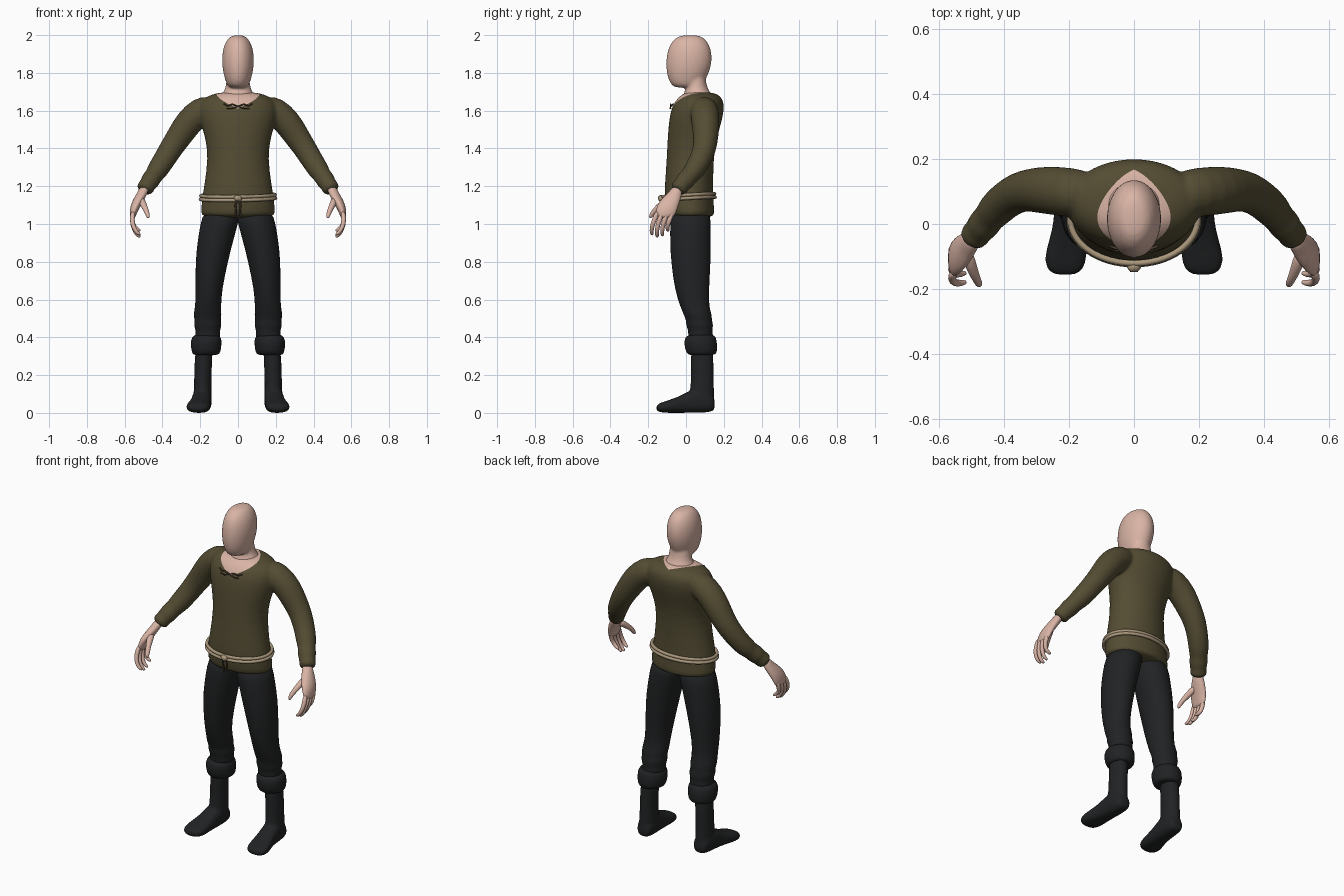
import bpy, bmesh, math
from mathutils import Vector

if "Cube" in bpy.data.objects:
    bpy.data.objects.remove(bpy.data.objects["Cube"])

# ---------- materials ----------
def mat(name, rgb):
    m = bpy.data.materials.new(name)
    m.diffuse_color = (*rgb, 1)
    m.use_nodes = True
    m.node_tree.nodes["Principled BSDF"].inputs["Base Color"].default_value = m.diffuse_color
    return m

SKIN = mat("skin", (0.70, 0.46, 0.38))
CLOTH = mat("olive cloth", (0.088, 0.073, 0.033))
BLACK = mat("black cloth", (0.015, 0.016, 0.017))
ROPE = mat("rope", (0.40, 0.31, 0.20))
LACE = mat("dark lace", (0.10, 0.07, 0.045))

# ---------- helpers ----------
def loft(name, rings, material):
    """Skin a list of closed point rings and cap both ends."""
    bm = bmesh.new()
    rows = [[bm.verts.new(p) for p in r] for r in rings]
    n = len(rows[0])
    for a, b in zip(rows, rows[1:]):
        for i in range(n):
            bm.faces.new((a[i], a[(i + 1) % n], b[(i + 1) % n], b[i]))
    bm.faces.new(rows[0])
    bm.faces.new(rows[-1])
    bmesh.ops.recalc_face_normals(bm, faces=bm.faces)
    for f in bm.faces:
        f.smooth = True
    me = bpy.data.meshes.new(name)
    bm.to_mesh(me)
    bm.free()
    me.materials.append(material)
    ob = bpy.data.objects.new(name, me)
    bpy.context.collection.objects.link(ob)
    return ob

def ellipse(c, u, v, n=24, p=2.0):
    """Superellipse ring around c with half axes u and v."""
    out = []
    for i in range(n):
        a = 2 * math.pi * i / n
        ca, sa = math.cos(a), math.sin(a)
        out.append(Vector(c) + Vector(u) * math.copysign(abs(ca) ** (2 / p), ca)
                   + Vector(v) * math.copysign(abs(sa) ** (2 / p), sa))
    return out

def stack(name, rows, material, n=24, p=2.0):
    """Loft of level rings: (z, x0, x1, y0, y1)."""
    return loft(name, [ellipse(((a + b) / 2, (c + d) / 2, z), ((b - a) / 2, 0, 0),
                               (0, (d - c) / 2, 0), n, p) for z, a, b, c, d in rows], material)

def centred(rows):
    return [(z, -w, w, a, b) for z, w, a, b in rows]

def tube(name, pts, material, n=16):
    """Loft along a path of (x, y, z, radius)."""
    P = [Vector(q[:3]) for q in pts]
    rings = []
    for i, q in enumerate(pts):
        t = (P[min(i + 1, len(P) - 1)] - P[max(i - 1, 0)]).normalized()
        u = t.cross(Vector((0.3, 1, 0.1))).normalized()
        rings.append(ellipse(P[i], u * q[3], t.cross(u) * q[3], n))
    return loft(name, rings, material)

def finish(ob, mirror=True, sub=1):
    if mirror:
        m = ob.modifiers.new("mirror", 'MIRROR')
        m.use_mirror_merge = False
    if sub:
        ob.modifiers.new("round", 'SUBSURF').levels = sub
        ob.modifiers["round"].render_levels = sub
    return ob

def fuse(name, parts, voxel, smooth):
    """Join parts into one continuous surface."""
    bpy.ops.object.select_all(action='DESELECT')
    for o in parts:
        o.select_set(True)
        bpy.context.view_layer.objects.active = o
        for m in list(o.modifiers):
            bpy.ops.object.modifier_apply(modifier=m.name)
    bpy.ops.object.join()
    ob = bpy.context.view_layer.objects.active
    ob.name = name
    r = ob.modifiers.new("remesh", 'REMESH')
    r.mode, r.voxel_size, r.use_smooth_shade = 'VOXEL', voxel, True
    s = ob.modifiers.new("smooth", 'SMOOTH')
    s.factor, s.iterations = 0.5, smooth
    for m in ("remesh", "smooth"):
        bpy.ops.object.modifier_apply(modifier=m)
    return ob

# ---------- head and neck ----------
skull = finish(stack("skull", centred([
    (2.0, .022, -.015, .06), (1.988, .05, -.055, .095), (1.95, .074, -.088, .125),
    (1.90, .084, -.102, .138), (1.85, .085, -.107, .137), (1.80, .079, -.103, .122),
    (1.76, .067, -.092, .102), (1.735, .058, -.076, .09), (1.72, .04, -.055, .08)]), SKIN), False)
neck = finish(stack("neck", centred([
    (1.82, .055, .0, .10), (1.76, .063, .0, .105), (1.72, .065, .0, .113),
    (1.695, .08, -.01, .13), (1.66, .10, -.03, .15)]), SKIN), False)
fuse("head", [skull, neck], .008, 4)

# ---------- tunic ----------
body = finish(stack("tunic_body", centred([
    (1.03, .198, -.10, .152), (1.06, .197, -.105, .15), (1.13, .192, -.115, .146), (1.2, .18, -.113, .144),
    (1.35, .158, -.102, .146), (1.45, .172, -.098, .162), (1.53, .197, -.092, .186),
    (1.60, .212, -.082, .202), (1.65, .20, -.06, .20), (1.68, .16, -.03, .18),
    (1.70, .09, .0, .14)]), CLOTH, 32), False)
arm = finish(tube("sleeve", [
    (.12, .09, 1.62, .072), (.20, .098, 1.60, .078), (.265, .104, 1.535, .076), (.31, .105, 1.465, .069),
    (.355, .10, 1.40, .063), (.40, .07, 1.325, .059), (.43, .04, 1.28, .057), (.447, .018, 1.255, .047),
    (.463, -.002, 1.232, .054), (.477, -.02, 1.21, .043), (.49, -.035, 1.192, .049),
    (.50, -.048, 1.173, .04)], CLOTH))
tunic = fuse("tunic", [body, arm], .009, 4)

# neckline: cut a slanted V and give the chest inside it the skin colour
tunic.data.materials.clear()
tunic.data.materials.append(CLOTH)
tunic.data.materials.append(SKIN)
bm = bmesh.new()
bm.from_mesh(tunic.data)
for s in (1, -1):
    bmesh.ops.bisect_plane(bm, geom=bm.verts[:] + bm.edges[:] + bm.faces[:],
                           plane_co=(0, -.07, 1.612), plane_no=(-.4 * s, -.3, 1))
for f in bm.faces:
    c = f.calc_center_median()
    f.material_index = int(c.z > 1.612 + .4 * abs(c.x) + .3 * (c.y + .07))
    f.smooth = True
bm.to_mesh(tunic.data)
bm.free()

# ---------- hands ----------
finish(stack("palm", [
    (1.20, .47, .518, -.07, -.02), (1.17, .475, .532, -.09, -.02), (1.14, .49, .55, -.125, -.025),
    (1.10, .513, .57, -.155, -.038), (1.06, .535, .574, -.163, -.052), (1.03, .543, .572, -.158, -.065)],
    SKIN, 16))
for i, length in enumerate((.0, -.012, -.005, .02)):
    y, tip = -.148 + i * .026, -.182 + i * .028
    finish(tube("finger", [(.555, y, 1.07, .014), (.562, (y + tip) / 2 - .004, 1.02, .0135),
                           (.553, tip, .98 + length / 2, .012), (.532, tip, .95 + length, .011),
                           (.515, tip + .004, .943 + length, .006)], SKIN, 10))
finish(tube("thumb", [(.515, -.085, 1.135, .022), (.50, -.135, 1.10, .018), (.485, -.168, 1.07, .014),
                      (.477, -.185, 1.045, .012), (.475, -.19, 1.03, .006)], SKIN, 10))

# ---------- trousers, cuffs, socks, feet ----------
trousers = finish(stack("trousers", [
    (1.08, -.02, .18, -.08, .13), (1.0, .0, .2, -.085, .132), (.9, .028, .216, -.085, .132),
    (.8, .053, .226, -.08, .131), (.65, .085, .225, -.06, .122), (.56, .09, .226, -.03, .122),
    (.52, .086, .238, -.012, .138), (.49, .093, .228, .0, .136), (.465, .085, .236, .0, .146),
    (.435, .097, .222, .012, .138), (.41, .09, .23, .01, .145), (.37, .11, .22, .02, .14)], BLACK))
finish(stack("cuff", [
    (.415, .115, .22, .03, .135), (.408, .095, .24, .0, .155), (.385, .085, .25, -.01, .163),
    (.35, .088, .25, -.008, .166), (.32, .092, .245, .0, .165), (.306, .105, .235, .015, .15),
    (.308, .13, .22, .03, .135)], BLACK))
sock = finish(stack("sock", [
    (.37, .128, .226, .022, .145), (.25, .139, .231, .027, .146), (.15, .141, .233, .025, .147),
    (.10, .14, .236, .018, .15), (.06, .14, .238, .0, .152), (.03, .142, .236, .02, .15)], BLACK))
foot_rows = [(.153, .188, .03, .015, .07), (.135, .188, .045, .006, .10), (.09, .19, .052, .0, .13),
             (.03, .193, .053, .0, .125), (-.02, .198, .054, .0, .095), (-.07, .206, .062, .0, .075),
             (-.11, .211, .065, .0, .062), (-.14, .212, .056, .004, .052), (-.158, .212, .034, .012, .04)]
foot = finish(loft("foot", [ellipse((x, y, (a + b) / 2), (w, 0, 0), (0, 0, (b - a) / 2), 24, 2.5)
                            for y, x, w, a, b in foot_rows], BLACK))
fuse("socks", [sock, foot], .008, 3)

# ---------- rope belt, knot and neck lace ----------
def cord(name, pts, r, material, cyclic=False):
    cu = bpy.data.curves.new(name, 'CURVE')
    cu.dimensions, cu.bevel_depth, cu.bevel_resolution, cu.use_fill_caps = '3D', r, 2, True
    sp = cu.splines.new('POLY')
    sp.points.add(len(pts) - 1)
    for p, q in zip(sp.points, pts):
        p.co = (*q, 1)
    sp.use_cyclic_u, sp.use_smooth = cyclic, True
    cu.materials.append(material)
    bpy.context.collection.objects.link(bpy.data.objects.new(name, cu))

for z, grow in ((1.152, .004), (1.134, .007)):
    loop = []
    for i in range(64):
        a = 2 * math.pi * i / 64
        loop.append(((.192 + grow) * math.cos(a), .015 + (.132 + grow) * math.sin(a),
                     z + .008 * math.sin(a) + .003 * math.cos(a)))
    cord("belt_rope", loop, .0095, ROPE, True)
tube("belt_knot", [(-.018, -.128, 1.142, .008), (-.008, -.132, 1.138, .016),
                   (.008, -.132, 1.134, .016), (.018, -.128, 1.13, .008)], ROPE, 12)
for s in (1, -1):
    cord("belt_end", [(.004 * s, -.13, 1.13), (.014 * s, -.127, 1.10), (.010 * s, -.121, 1.065),
                      (.013 * s, -.116, 1.04)], .005, LACE)
    cord("neck_lace", [(0, -.08, 1.622), (.03 * s, -.082, 1.634), (.055 * s, -.075, 1.626),
                       (.075 * s, -.068, 1.636)], .004, LACE)
    cord("neck_lace_tail", [(0, -.08, 1.622), (.03 * s, -.086, 1.612), (.06 * s, -.08, 1.612)], .003, LACE)
